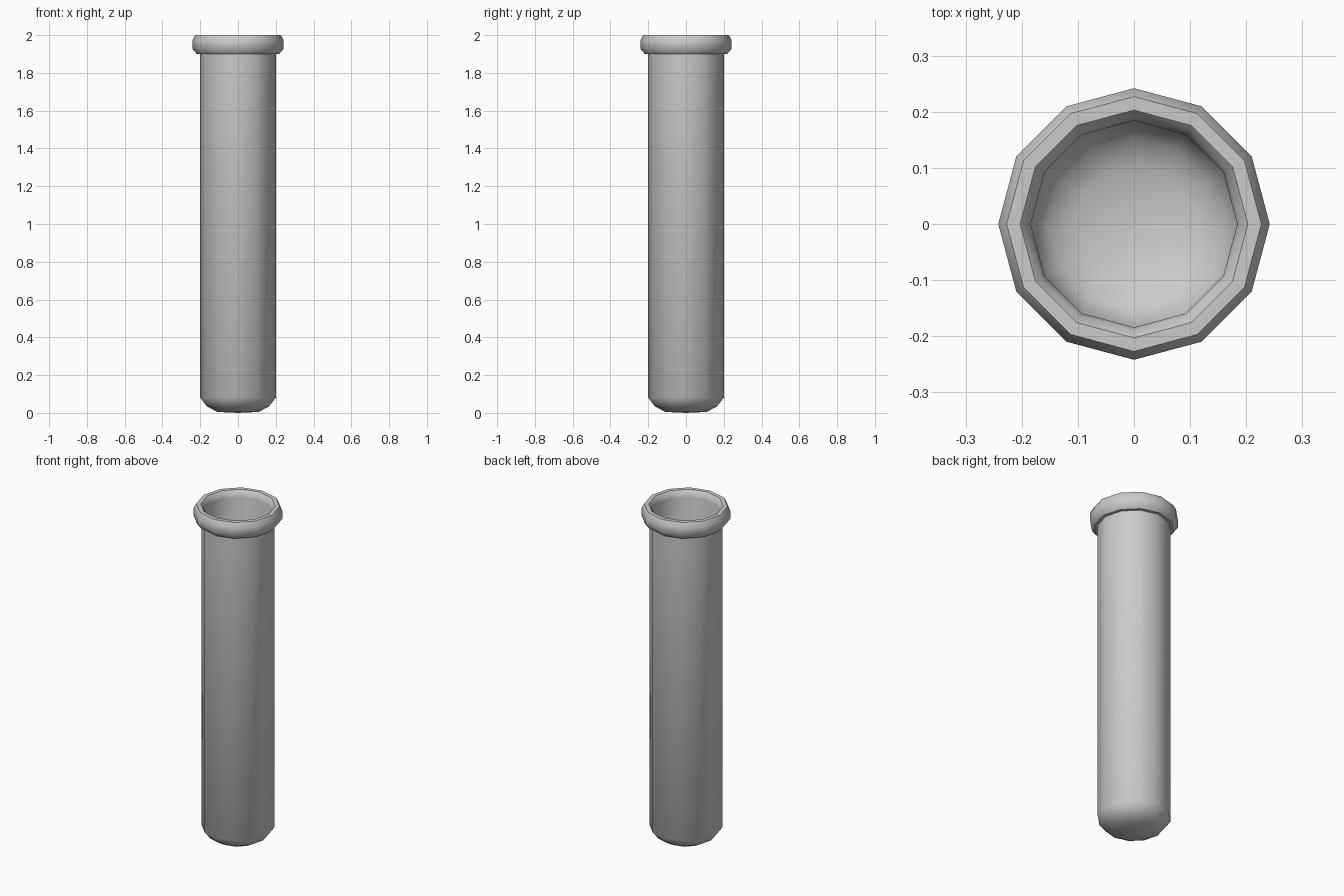
import bpy, bmesh, math

if "Cube" in bpy.data.objects:
    bpy.data.objects.remove(bpy.data.objects["Cube"])

SIDES = 12


def lathe(name, profile):
    """Revolve an (r, z) profile around z; radius 0 points become poles."""
    bm = bmesh.new()
    rings = []
    for r, z in profile:
        if r == 0:
            rings.append([bm.verts.new((0, 0, z))] * SIDES)
        else:
            rings.append([bm.verts.new((r * math.cos(2 * math.pi * i / SIDES),
                                        r * math.sin(2 * math.pi * i / SIDES), z))
                          for i in range(SIDES)])
    for a, b in zip(rings, rings[1:]):
        for i in range(SIDES):
            j = (i + 1) % SIDES
            corners = list(dict.fromkeys((a[i], a[j], b[j], b[i])))
            bm.faces.new(corners)
    bmesh.ops.recalc_face_normals(bm, faces=bm.faces)
    mesh = bpy.data.meshes.new(name)
    bm.to_mesh(mesh)
    bm.free()
    obj = bpy.data.objects.new(name, mesh)
    bpy.context.collection.objects.link(obj)
    bpy.ops.object.select_all(action='DESELECT')
    bpy.context.view_layer.objects.active = obj
    obj.select_set(True)
    bpy.ops.object.shade_smooth_by_angle(angle=math.radians(50))
    return obj


# Hollow tube: rounded base, outer wall, rolled lip, inner wall, inner base
outer = [(0, 0), (0.11, 0.005), (0.165, 0.035), (0.2, 0.08), (0.2, 1.9)]
lip = [(0.218, 1.9), (0.242, 1.928), (0.242, 1.972), (0.227, 2.0),
       (0.203, 2.0), (0.19, 1.985), (0.184, 1.96)]
inner = [(0.184, 0.086), (0.153, 0.048), (0.105, 0.022), (0, 0.017)]
lathe("test_tube", outer + lip + inner)
